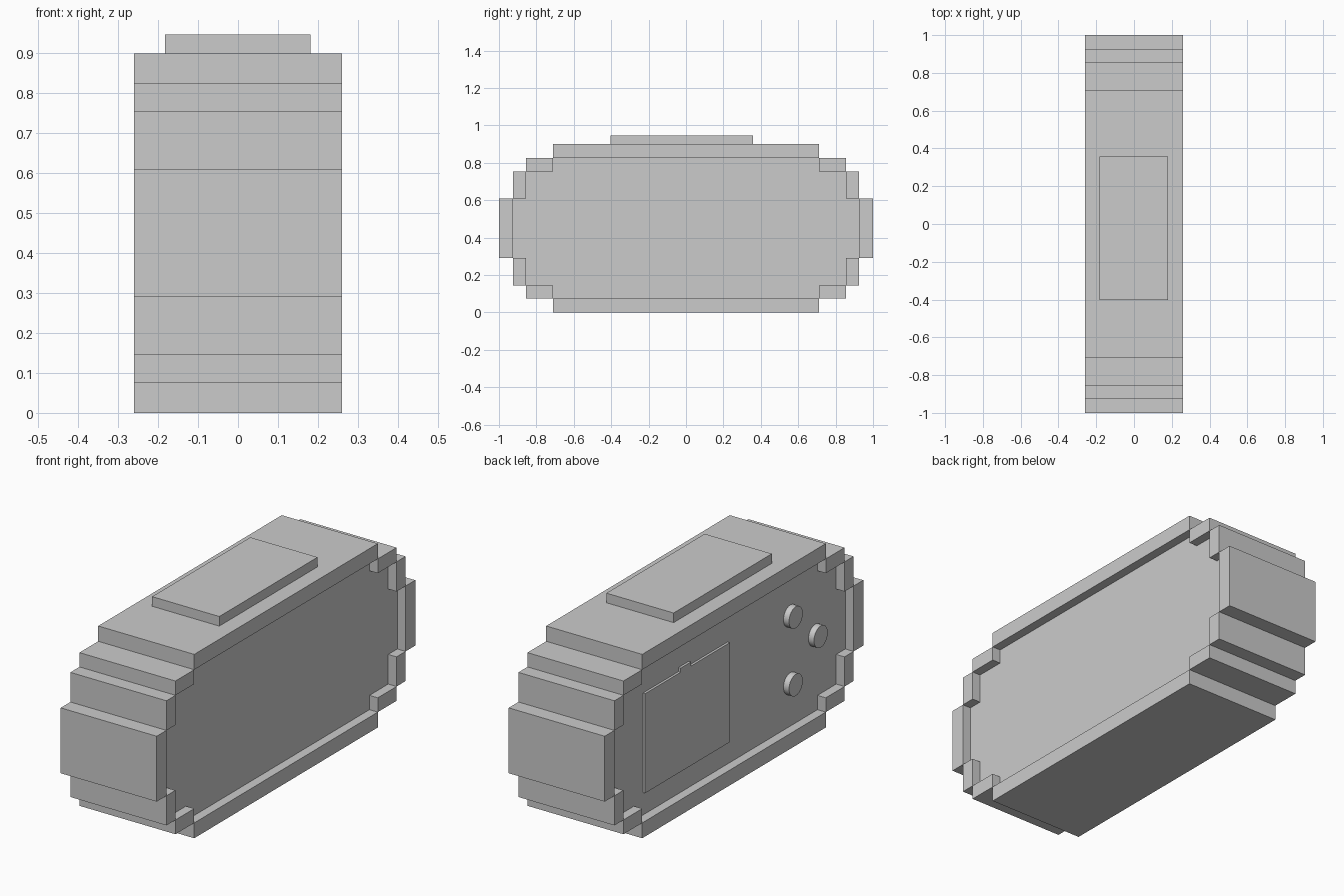
import bpy, bmesh, math
from mathutils import Matrix

if "Cube" in bpy.data.objects:
    bpy.data.objects.remove(bpy.data.objects["Cube"])


def box(name, x, y, z):
    """Box from (min, max) ranges."""
    bm = bmesh.new()
    bmesh.ops.create_cube(bm, size=1)
    for v in bm.verts:
        v.co = [r[0] if c < 0 else r[1] for c, r in zip(v.co, (x, y, z))]
    return finish(name, bm)


def prism(name, outline, x0, x1):
    """Extrude a (y, z) outline along x."""
    bm = bmesh.new()
    face = bm.faces.new([bm.verts.new((x0, y, z)) for y, z in outline])
    ext = bmesh.ops.extrude_face_region(bm, geom=[face])
    for v in ext["geom"]:
        if isinstance(v, bmesh.types.BMVert):
            v.co.x = x1
    return finish(name, bm)


def finish(name, bm):
    bmesh.ops.recalc_face_normals(bm, faces=bm.faces)
    mesh = bpy.data.meshes.new(name)
    bm.to_mesh(mesh)
    bm.free()
    obj = bpy.data.objects.new(name, mesh)
    bpy.context.collection.objects.link(obj)
    return obj


W, PANEL, MID = 0.26, 0.215, 0.45
full = (-W, W)

# Recessed core filling the stepped frame
quarter = [(0.925, 0.16), (0.855, 0.16), (0.855, 0.305), (0.71, 0.305), (0.71, 0.375)]
up = quarter + [(-y, h) for y, h in reversed(quarter)]
outline = [(y, MID + h) for y, h in up] + [(-y, MID - h) for y, h in up]
prism("core_panel", outline, -PANEL, PANEL)

# Stepped frame: end blocks, then mirrored corner blocks and slabs
for side, s in (("front", -1), ("back", 1)):
    def span(a, b):
        return tuple(sorted((s * a, s * b)))
    box(f"{side}_end_block", full, span(0.925, 1.0), (MID - 0.16, MID + 0.16))
    for level, t in (("lower", -1), ("upper", 1)):
        def rise(a, b):
            return tuple(sorted((MID + t * a, MID + t * b)))
        box(f"{side}_{level}_outer_step", full, span(0.855, 0.925), rise(0.16, 0.305))
        box(f"{side}_{level}_inner_step", full, span(0.71, 0.855), rise(0.305, 0.375))
box("bottom_slab", full, (-0.71, 0.71), (0, 0.075))
box("top_slab", full, (-0.71, 0.71), (0.825, 0.9))

# Large top button
box("top_button", (-0.183, 0.181), (-0.403, 0.357), (0.89, 0.947))

# Battery cover with its clip on the left side
cover = [(0.64, 0.185), (0.64, 0.672), (0.365, 0.672), (0.365, 0.692),
         (0.285, 0.692), (0.285, 0.672), (-0.015, 0.672), (-0.015, 0.185)]
prism("battery_cover", cover, -PANEL - 0.012, -PANEL + 0.02)

# Three round control buttons
for name, y, z in (("upper", -0.5, 0.615), ("middle", -0.693, 0.447), ("lower", -0.5, 0.284)):
    bm = bmesh.new()
    bmesh.ops.create_cone(bm, cap_ends=True, segments=32, radius1=0.053, radius2=0.053, depth=0.06,
                          matrix=Matrix.Translation((-PANEL, y, z)) @ Matrix.Rotation(math.pi / 2, 4, "Y"))
    obj = finish(f"{name}_control_button", bm)
    bpy.ops.object.select_all(action="DESELECT")
    obj.select_set(True)
    bpy.context.view_layer.objects.active = obj
    bpy.ops.object.shade_smooth_by_angle(angle=math.radians(40))
